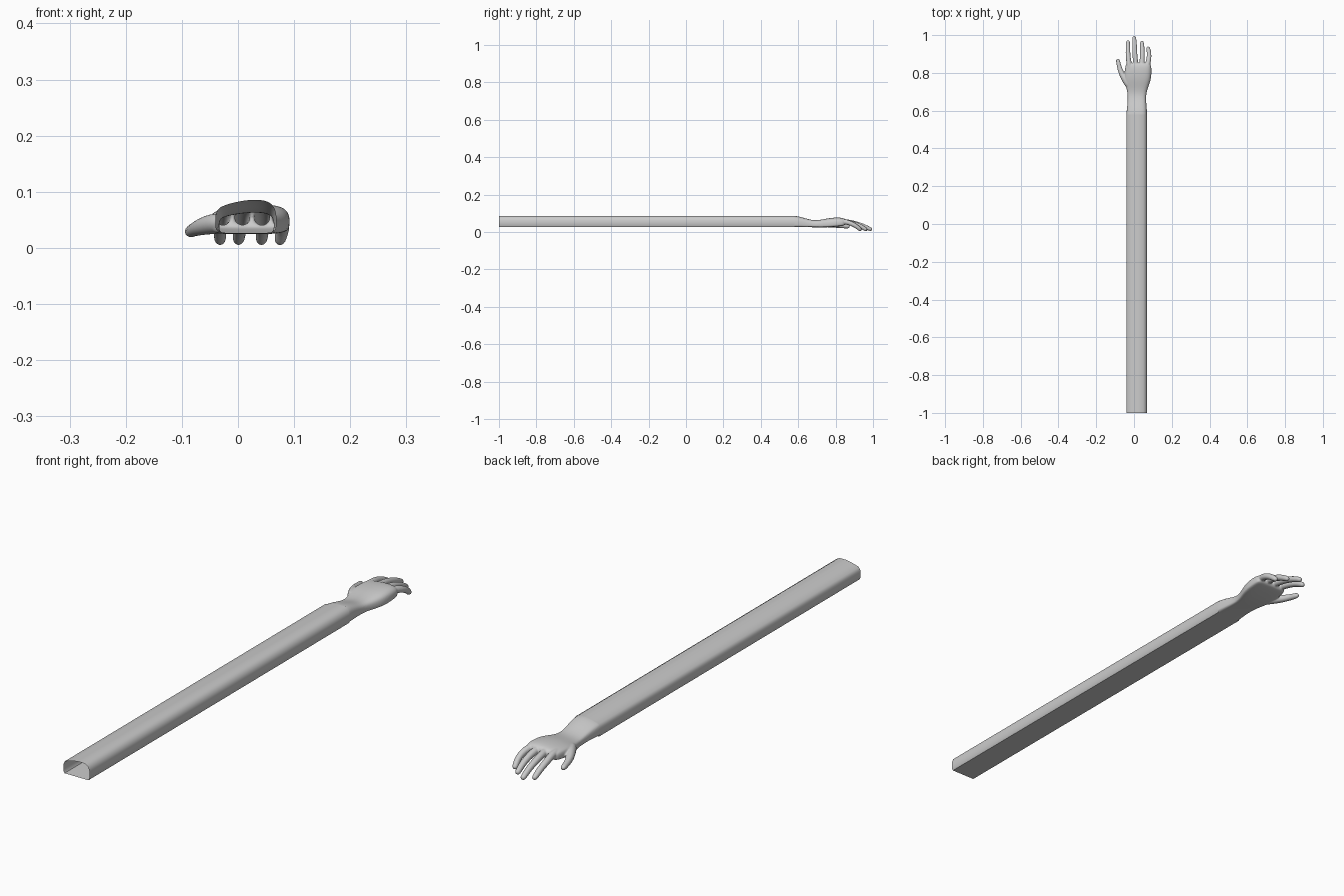
import bpy, bmesh, math
from mathutils import Vector

cube = bpy.data.objects.get("Cube")
if cube:
    bpy.data.objects.remove(cube, do_unlink=True)

skin = bpy.data.materials.new("plain grey")
skin.use_nodes = True
GREY = (0.6, 0.6, 0.6, 1)
skin.diffuse_color = GREY
skin.node_tree.nodes["Principled BSDF"].inputs["Base Color"].default_value = GREY

# Limb cross-section in a unit box: flat underside, domed top
SECTION = [(0.04, 0), (0, 0.13), (0, 0.6), (0.06, 0.8), (0.3, 0.93), (0.55, 1.02),
           (0.82, 1.01), (0.95, 0.85), (1, 0.6), (1, 0.13), (0.96, 0), (0.5, 0)]


def loft(bm, rings, caps=True):
    """Skin a list of closed rings with quads."""
    loops = [[bm.verts.new(p) for p in ring] for ring in rings]
    n = len(loops[0])
    for a, b in zip(loops, loops[1:]):
        for i in range(n):
            j = (i + 1) % n
            bm.faces.new((a[i], a[j], b[j], b[i]))
    if caps:
        bm.faces.new(loops[0][::-1])
        bm.faces.new(loops[-1])


def slab(y, left, right, low, high):
    return [(left + u * (right - left), y, low + v * (high - low)) for u, v in SECTION]


def tube(bm, path, sides=10):
    """Tapered finger along (x, y, z, radius) points with a rounded tip."""
    pts = [Vector(p[:3]) for p in path]
    radii = [p[3] for p in path]
    d = (pts[-1] - pts[-2]).normalized()
    r, end = radii[-1], pts[-1]
    for a in (40, 75):
        pts.append(end + d * r * math.sin(math.radians(a)))
        radii.append(r * math.cos(math.radians(a)))
    rings = []
    for i, p in enumerate(pts):
        t = (pts[min(i + 1, len(pts) - 1)] - pts[max(i - 1, 0)]).normalized()
        side = t.cross(Vector((0, 0, 1))).normalized()
        up = side.cross(t)
        rings.append([p + radii[i] * (math.cos(k * math.tau / sides) * side
                                      + math.sin(k * math.tau / sides) * up)
                      for k in range(sides)])
    loft(bm, rings)


def make_object(name, bm):
    bmesh.ops.recalc_face_normals(bm, faces=bm.faces)
    mesh = bpy.data.meshes.new(name)
    bm.to_mesh(mesh)
    bm.free()
    mesh.materials.append(skin)
    obj = bpy.data.objects.new(name, mesh)
    bpy.context.collection.objects.link(obj)
    return obj


def smooth(obj, angle):
    bpy.ops.object.select_all(action='DESELECT')
    obj.select_set(True)
    bpy.context.view_layer.objects.active = obj
    bpy.ops.object.shade_smooth_by_angle(angle=math.radians(angle))


# Forearm: long sleeve, open at the near end
ARM = (-0.041, 0.069, 0.026, 0.085)
bm = bmesh.new()
loft(bm, [slab(y, *ARM) for y in (-1, 0, 0.54, 0.58)], caps=False)
forearm = make_object("forearm", bm)
smooth(forearm, 50)

# Wrist and palm
bm = bmesh.new()
loft(bm, [slab(*s) for s in (
    (0.56, *ARM), (0.57, *ARM), (0.59, -0.040, 0.069, 0.026, 0.085),
    (0.63, -0.035, 0.066, 0.026, 0.075),
    (0.68, -0.032, 0.062, 0.025, 0.060), (0.72, -0.040, 0.073, 0.024, 0.064),
    (0.76, -0.052, 0.089, 0.025, 0.073), (0.80, -0.050, 0.093, 0.028, 0.077),
    (0.835, -0.046, 0.092, 0.032, 0.076), (0.855, -0.040, 0.086, 0.037, 0.068))])

# Four fingers curling down to the ground: root x, knuckle x, tip x, tip y
for root, mid, tip, y in ((-0.024, -0.032, -0.032, 0.975), (0.010, 0.004, 0.001, 0.998),
                          (0.042, 0.044, 0.042, 0.972), (0.070, 0.080, 0.075, 0.942)):
    s = y - 0.83
    tube(bm, [(root, 0.80, 0.056, 0.014), (root, 0.84, 0.057, 0.015),
              (mid, 0.83 + s * 0.4, 0.049, 0.0135), (mid, 0.83 + s * 0.7, 0.033, 0.0125),
              (tip, y - 0.013, 0.015, 0.0115)])

# Thumb
tube(bm, [(-0.022, 0.72, 0.044, 0.018), (-0.046, 0.765, 0.043, 0.020),
          (-0.068, 0.80, 0.037, 0.0155), (-0.079, 0.835, 0.032, 0.0125),
          (-0.085, 0.864, 0.029, 0.0115)])

# Fuse the hand into one soft skin
hand = make_object("hand", bm)
hand.modifiers.new("round", 'SUBSURF').levels = 2
fuse = hand.modifiers.new("fuse", 'REMESH')
fuse.mode = 'VOXEL'
fuse.voxel_size = 0.0028
soften = hand.modifiers.new("soften", 'SMOOTH')
soften.iterations = 4
graph = bpy.context.evaluated_depsgraph_get()
skin_mesh = bpy.data.meshes.new_from_object(hand.evaluated_get(graph))
hand.modifiers.clear()
hand.data = skin_mesh

# Open the wrist end so the sleeve stays hollow
bm = bmesh.new()
bm.from_mesh(skin_mesh)
bmesh.ops.delete(bm, geom=[f for f in bm.faces if f.calc_center_median().y < 0.574],
                 context='FACES')
bm.to_mesh(skin_mesh)
bm.free()
smooth(hand, 60)
